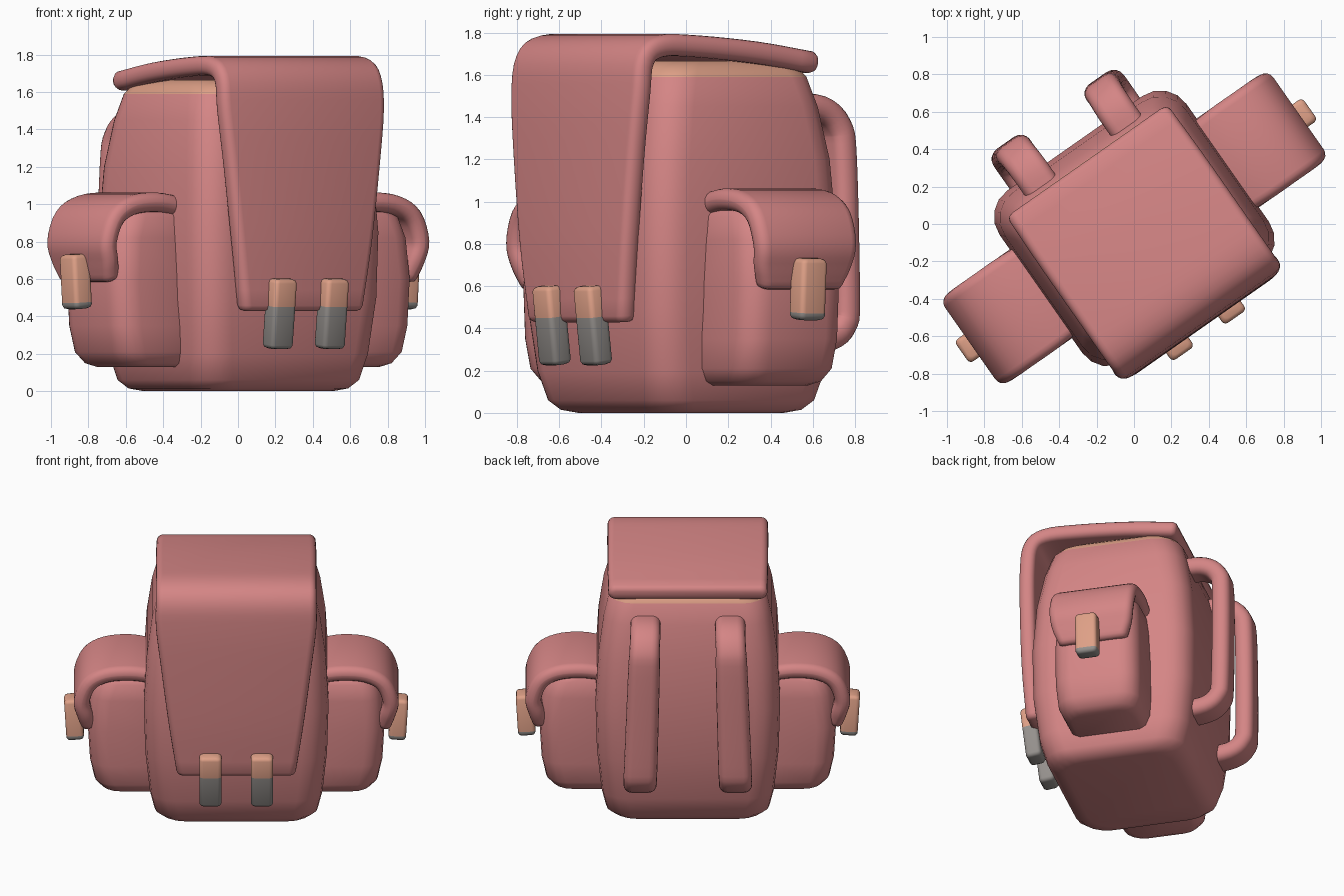
import bpy, bmesh, math
from mathutils import Matrix, Vector

if "Cube" in bpy.data.objects:
    bpy.data.objects.remove(bpy.data.objects["Cube"])

ROT = Matrix.Rotation(math.radians(35), 4, 'Z')      # the pack stands turned on the grid
CENTRE = Vector((-0.012, -0.02, 0))


def material(name, rgb):
    m = bpy.data.materials.new(name)
    m.diffuse_color = (*rgb, 1)
    m.use_nodes = True
    m.node_tree.nodes["Principled BSDF"].inputs["Base Color"].default_value = m.diffuse_color
    return m


PINK = material("pink_cloth", (0.66, 0.235, 0.235))
TAN = material("tan_leather", (0.73, 0.35, 0.24))
GRAY = material("gray_metal", (0.30, 0.28, 0.265))


def rounded(a, b, r, n=4):
    """Rounded rectangle, half sizes a and b."""
    r = min(r, a * 0.98, b * 0.98)
    pts = []
    for q, (sx, sy) in enumerate([(1, 1), (-1, 1), (-1, -1), (1, -1)]):
        for i in range(n + 1):
            t = (q + i / n) * math.pi / 2
            pts.append((sx * (a - r) + r * math.cos(t), sy * (b - r) + r * math.sin(t)))
    return pts


def smooth_path(pts, n=4):
    """Catmull-Rom interpolation of tuples."""
    v = [Vector(p) for p in pts]
    v = [v[0] * 2 - v[1]] + v + [v[-1] * 2 - v[-2]]
    out = []
    for a, b, c, d in zip(v, v[1:], v[2:], v[3:]):
        for i in range(n):
            t = i / n
            out.append(0.5 * (2 * b + (c - a) * t + (2 * a - 5 * b + 4 * c - d) * t * t
                              + (3 * b - a - 3 * c + d) * t ** 3))
    return out + [v[-2]]


def loft(name, rings, mats, rule=None):
    bm = bmesh.new()
    rows = [[bm.verts.new(ROT @ (CENTRE + Vector(p))) for p in ring] for ring in rings]
    n = len(rows[0])
    for r0, r1 in zip(rows, rows[1:]):
        for i in range(n):
            bm.faces.new((r0[i], r0[(i + 1) % n], r1[(i + 1) % n], r1[i]))
    bm.faces.new(rows[0])
    bm.faces.new(rows[-1])
    bmesh.ops.recalc_face_normals(bm, faces=bm.faces[:])
    for f in bm.faces:
        if rule:
            f.material_index = rule(f.calc_center_median().z)
    me = bpy.data.meshes.new(name)
    bm.to_mesh(me)
    bm.free()
    for m in mats:
        me.materials.append(m)
    ob = bpy.data.objects.new(name, me)
    bpy.context.collection.objects.link(ob)
    bpy.ops.object.select_all(action='DESELECT')
    bpy.context.view_layer.objects.active = ob
    ob.select_set(True)
    bpy.ops.object.shade_smooth_by_angle(angle=math.radians(50))
    return ob


def band(name, pts, t, r, place, mats=(PINK,), rule=None, e=0.03, steps=4):
    """Sweep a rounded slab along (depth, height, half width, side shift) points."""
    st = smooth_path(pts, steps)
    rings = []
    for i, p in enumerate(st):
        d = st[min(i + 1, len(st) - 1)] - st[max(i - 1, 0)]
        tan = Vector((d[0], d[1])).normalized()
        nor = Vector((-tan.y, tan.x))
        ends = [(0, 0)]
        if i == 0:                                   # rounded ends
            ends = [(-e, e), (-0.7 * e, 0.3 * e), (0, 0)]
        elif i == len(st) - 1:
            ends = [(0, 0), (0.7 * e, 0.3 * e), (e, e)]
        for push, shrink in ends:
            c = Vector((p[0], p[1])) + tan * push
            ring = []
            for w, h in rounded(p[2] - shrink, t - shrink, r):
                q = c + nor * h
                ring.append(place(w + p[3], q.x, q.y))
            rings.append(ring)
    return loft(name, rings, mats, rule)


def facing(w, d, z):
    return (w, d, z)


def sideways(s):
    return lambda w, d, z: (s * d, w, z)


# Main body: bulging sack, tan rim at the top
body = [(0.0, 0.44, 0.37), (0.015, 0.50, 0.43), (0.06, 0.54, 0.475), (0.2, 0.57, 0.515),
        (0.5, 0.60, 0.55), (0.85, 0.61, 0.555), (1.2, 0.59, 0.53), (1.45, 0.555, 0.485),
        (1.59, 0.52, 0.445), (1.63, 0.49, 0.42), (1.665, 0.44, 0.37)]
loft("main_body", [[(x, y, z) for x, y in rounded(hu, hv, 0.17)] for z, hu, hv in body],
     [PINK, TAN], lambda z: int(z > 1.595))

# Lid that folds over the front and tapers to the buckles
band("lid_flap", [(0.41, 1.66, 0.525, 0), (0.1, 1.705, 0.53, 0), (-0.25, 1.735, 0.53, 0),
                  (-0.46, 1.735, 0.53, 0), (-0.555, 1.67, 0.53, 0), (-0.58, 1.5, 0.53, 0),
                  (-0.59, 1.2, 0.495, 0), (-0.59, 0.8, 0.445, 0), (-0.575, 0.46, 0.395, 0)],
     0.052, 0.045, facing)

# Front buckles, tan above and gray below
for side, u in (("left", -0.17), ("right", 0.17)):
    band("front_buckle_" + side, [(-0.648, 0.58, 0.073, u), (-0.634, 0.455, 0.073, u),
                                  (-0.61, 0.25, 0.073, u)], 0.053, 0.025, facing,
         (TAN, GRAY), lambda z: int(z < 0.455), 0.022, 1)

# Shoulder straps
for side, s in (("left", -1), ("right", 1)):
    band("shoulder_strap_" + side, [(0.42, 1.45, 0.1, s * 0.28), (0.58, 1.44, 0.1, s * 0.28),
                                    (0.68, 1.36, 0.1, s * 0.285), (0.705, 1.2, 0.105, s * 0.29),
                                    (0.705, 0.55, 0.11, s * 0.31), (0.685, 0.42, 0.11, s * 0.315),
                                    (0.60, 0.355, 0.11, s * 0.315), (0.42, 0.335, 0.11, s * 0.315)],
         0.062, 0.055, facing)

# Side pockets with their flaps and small buckles
pocket = [(0.13, 0.84, 0.21), (0.15, 0.89, 0.25), (0.21, 0.935, 0.28), (0.35, 0.965, 0.29),
          (0.6, 0.98, 0.29), (0.82, 0.96, 0.28), (0.93, 0.92, 0.265), (0.98, 0.86, 0.23)]
for side, s in (("left", -1), ("right", 1)):
    rings = [[(s * (x + (0.45 + out) / 2), y, z)
              for x, y in rounded((out - 0.45) / 2, hv, 0.13)] for z, out, hv in pocket]
    loft("side_pocket_" + side, rings, [PINK])
    band("pocket_flap_" + side, [(0.54, 0.985, 0.28, 0), (0.7, 1.01, 0.29, 0),
                                 (0.86, 0.995, 0.29, 0), (0.97, 0.93, 0.29, 0),
                                 (1.02, 0.8, 0.285, 0), (1.0, 0.70, 0.27, 0),
                                 (0.975, 0.62, 0.24, 0)], 0.052, 0.05, sideways(s))
    band("pocket_buckle_" + side, [(1.078, 0.71, 0.073, -0.015), (1.064, 0.475, 0.073, -0.015),
                                   (1.063, 0.463, 0.073, -0.015)], 0.058, 0.025, sideways(s),
         (TAN, GRAY), lambda z: int(z < 0.473), 0.022, 1)
